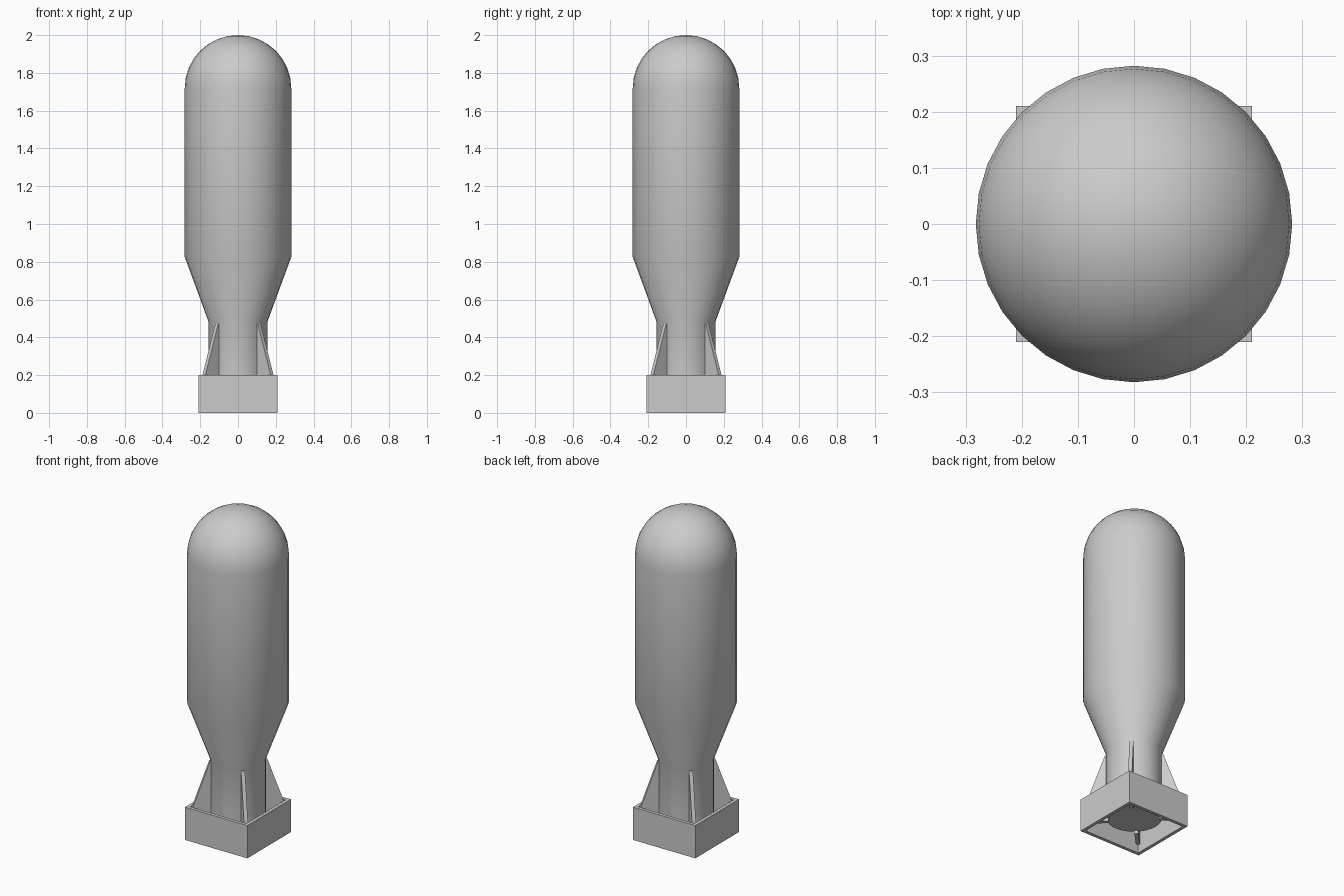
import bpy, bmesh, math
from mathutils import Matrix

if "Cube" in bpy.data.objects:
    bpy.data.objects.remove(bpy.data.objects["Cube"])


def make_object(name, bm, smooth=False):
    bmesh.ops.recalc_face_normals(bm, faces=bm.faces)
    mesh = bpy.data.meshes.new(name)
    bm.to_mesh(mesh)
    bm.free()
    obj = bpy.data.objects.new(name, mesh)
    bpy.context.collection.objects.link(obj)
    if smooth:
        bpy.ops.object.select_all(action='DESELECT')
        obj.select_set(True)
        bpy.context.view_layer.objects.active = obj
        bpy.ops.object.shade_smooth_by_angle(angle=math.radians(30))
    return obj


def lathe(name, profile, sides):
    bm = bmesh.new()
    verts = [bm.verts.new((r, 0, z)) for r, z in profile]
    edges = [bm.edges.new(pair) for pair in zip(verts, verts[1:])]
    bmesh.ops.spin(bm, geom=verts + edges, cent=(0, 0, 0), axis=(0, 0, 1),
                   angle=math.tau, steps=sides, use_merge=True)
    bmesh.ops.remove_doubles(bm, verts=bm.verts, dist=1e-5)
    return make_object(name, bm, smooth=True)


# Body: tail tube, flared cone, straight barrel and domed nose
R, DOME = 0.282, 1.72
profile = [(0, 0.07), (0.155, 0.07), (0.155, 0.48), (R, 0.825), (R, DOME)]
for i in range(1, 9):
    a = math.pi / 2 * i / 8
    profile.append((R * math.cos(a) if i < 8 else 0, DOME + (2 - DOME) * math.sin(a)))
lathe("body", profile, 32)

# Square tail ring, open at top and bottom
OUTER, WALL, HEIGHT = 0.21, 0.02, 0.20
bm = bmesh.new()
loops = []
for half, z in ((OUTER, 0), (OUTER, HEIGHT), (OUTER - WALL, HEIGHT), (OUTER - WALL, 0)):
    loops.append([bm.verts.new((sx * half, sy * half, z))
                  for sx, sy in ((-1, -1), (1, -1), (1, 1), (-1, 1))])
for k in range(4):
    a, b = loops[k], loops[(k + 1) % 4]
    for i in range(4):
        j = (i + 1) % 4
        bm.faces.new((a[i], a[j], b[j], b[i]))
make_object("tail_ring", bm)

# Four diagonal fins reaching from the tail tube to the ring corners
THICK = 0.022
outline = [(0.14, 0.05), (0.268, 0.05), (0.268, 0.16), (0.255, 0.20), (0.160, 0.47), (0.14, 0.47)]
for n in range(4):
    bm = bmesh.new()
    face = bm.faces.new([bm.verts.new((r, -THICK / 2, z)) for r, z in outline])
    ext = bmesh.ops.extrude_face_region(bm, geom=[face], use_keep_orig=True)
    moved = [v for v in ext["geom"] if isinstance(v, bmesh.types.BMVert)]
    bmesh.ops.translate(bm, verts=moved, vec=(0, THICK, 0))
    turn = Matrix.Rotation(math.radians(45 + 90 * n), 4, 'Z')
    bmesh.ops.transform(bm, matrix=turn, verts=bm.verts)
    make_object(f"tail_fin_{n + 1}", bm)
